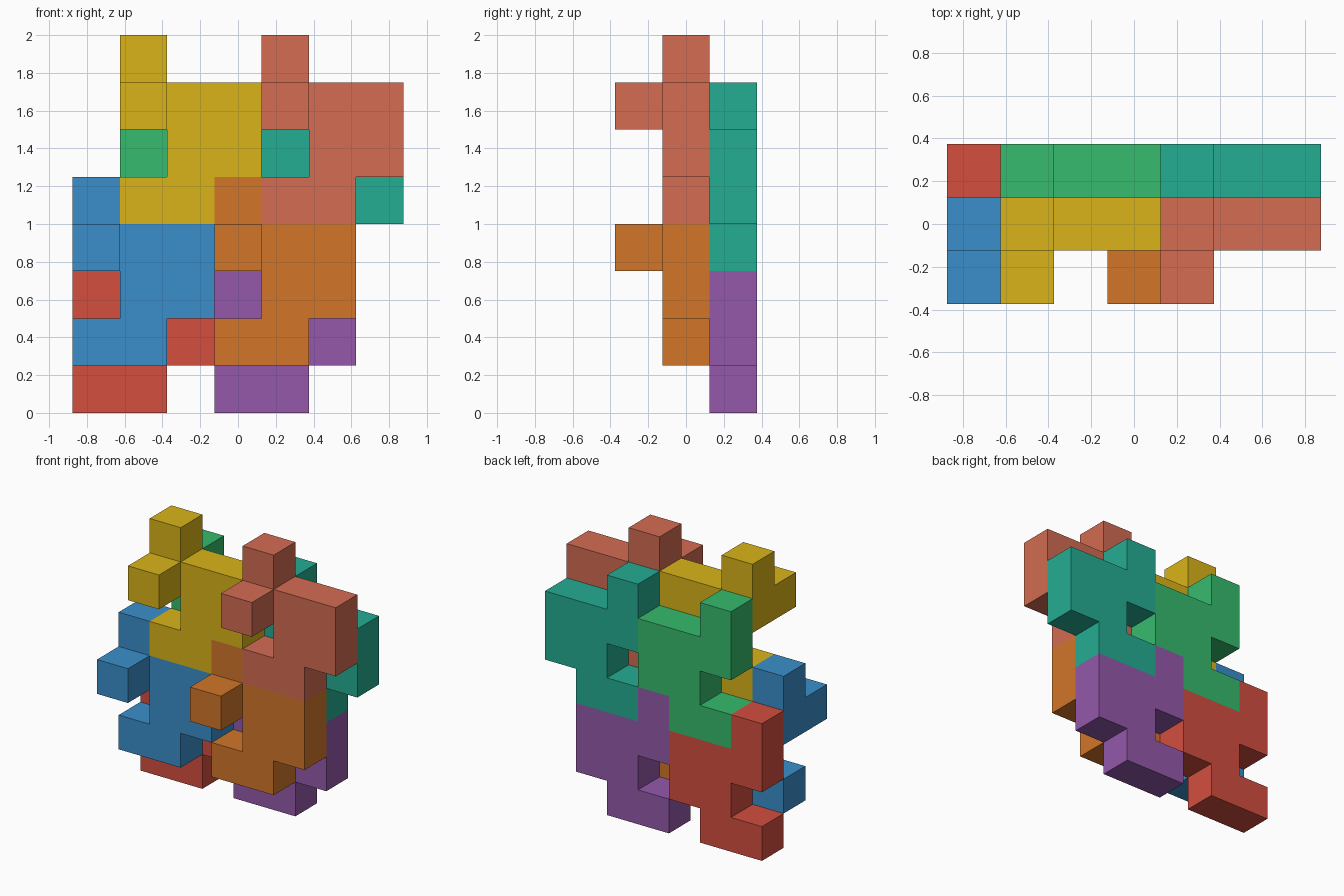
import bpy, bmesh
from mathutils import Vector

if "Cube" in bpy.data.objects:
    bpy.data.objects.remove(bpy.data.objects["Cube"])

U = 0.25  # edge of one cube cell

# One tile shape (column, row) is repeated for all eight pieces
TILE = [(0, 0), (1, 0), (1, 1), (2, 1), (0, 2), (1, 2), (2, 2), (0, 3)]
KNOB = (0, 2)  # cell carrying the forward knob on the front pieces


def linear(hex_code):
    rgb = [int(hex_code[i:i + 2], 16) / 255 for i in (0, 2, 4)]
    return [c / 12.92 if c < 0.04045 else ((c + 0.055) / 1.055) ** 2.4 for c in rgb] + [1]


def add_piece(name, colour, col, layer, row, knob):
    cells = {(x, 0, z) for x, z in TILE}
    if knob:
        cells.add((KNOB[0], -1, KNOB[1]))
    bm = bmesh.new()
    # Skin the cells: a square wherever a cell has no neighbour
    for cell in cells:
        for axis in range(3):
            for sign in (-1, 1):
                n = Vector((0, 0, 0))
                n[axis] = sign
                if tuple(int(a + b) for a, b in zip(cell, n)) in cells:
                    continue
                u = Vector((0, 0, 0))
                u[(axis + 1) % 3] = 1
                v = n.cross(u)
                mid = Vector(cell) + n / 2
                corners = [mid + (a * u + b * v) / 2
                           for a, b in ((-1, -1), (1, -1), (1, 1), (-1, 1))]
                bm.faces.new([bm.verts.new(c * U) for c in corners])
    bmesh.ops.remove_doubles(bm, verts=bm.verts, dist=0.001)
    bmesh.ops.recalc_face_normals(bm, faces=bm.faces)
    # Merge coplanar squares into clean flat faces
    bmesh.ops.dissolve_limit(bm, angle_limit=0.01, verts=bm.verts, edges=bm.edges)
    mesh = bpy.data.meshes.new(name)
    bm.to_mesh(mesh)
    bm.free()
    mat = bpy.data.materials.new(name + "_colour")
    mat.diffuse_color = linear(colour)
    mat.use_nodes = True
    mat.node_tree.nodes["Principled BSDF"].inputs["Base Color"].default_value = mat.diffuse_color
    mesh.materials.append(mat)
    obj = bpy.data.objects.new(name, mesh)
    obj.location = ((col - 3) * U, layer * U, (row + 0.5) * U)
    bpy.context.collection.objects.link(obj)


# Front layer: knobbed pieces
add_piece("front_lower_left_piece", "3A8FCB", 0, 0, 1, True)
add_piece("front_lower_right_piece", "D27629", 3, 0, 1, True)
add_piece("front_upper_left_piece", "DAB419", 1, 0, 4, True)
add_piece("front_upper_right_piece", "D36C52", 4, 0, 4, True)

# Back layer: plain pieces
add_piece("back_lower_left_piece", "D34E3F", 0, 1, 0, False)
add_piece("back_lower_right_piece", "9459AA", 3, 1, 0, False)
add_piece("back_upper_left_piece", "36BB6D", 1, 1, 3, False)
add_piece("back_upper_right_piece", "24AD93", 4, 1, 3, False)
